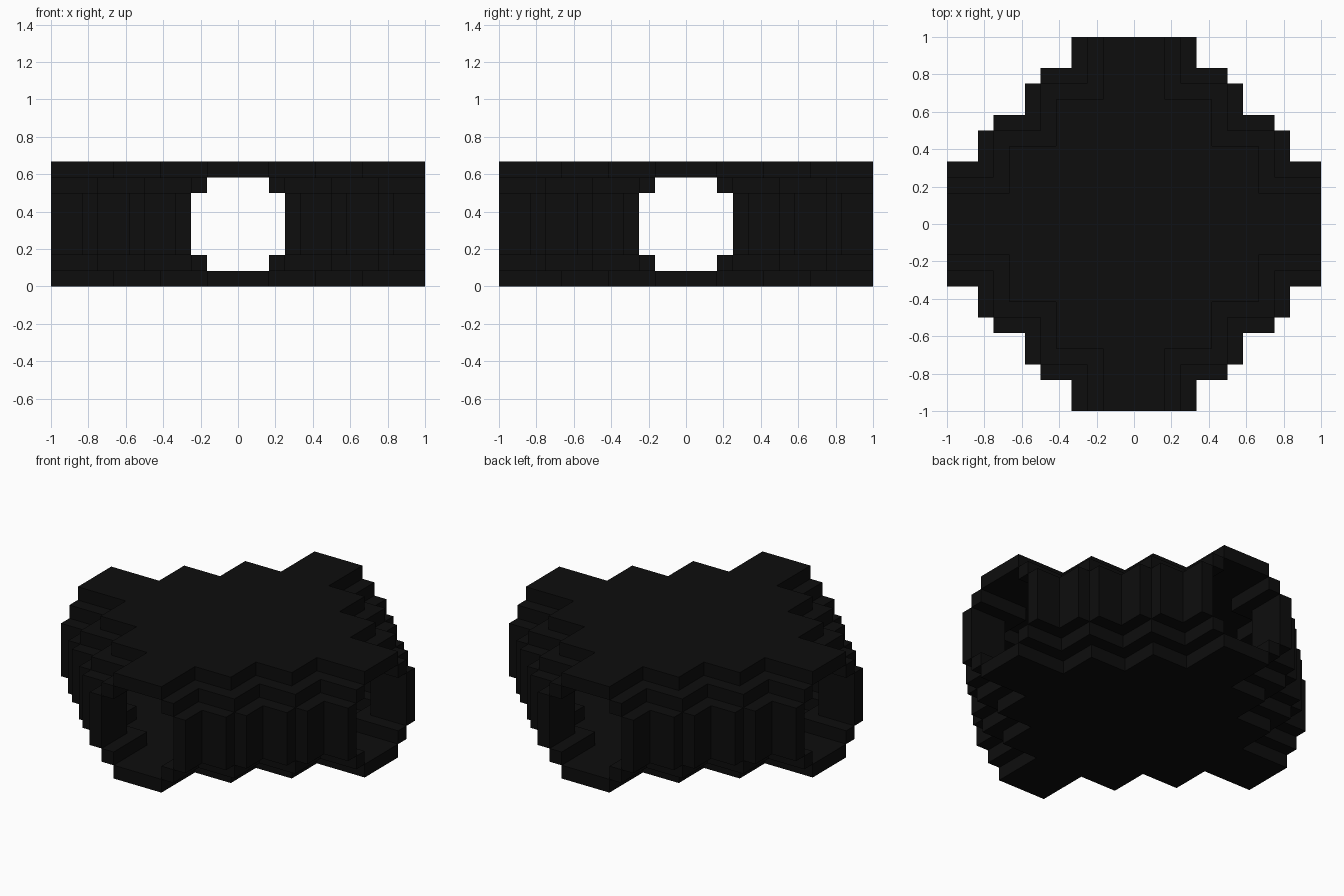
import bpy, bmesh

if "Cube" in bpy.data.objects:
    bpy.data.objects.remove(bpy.data.objects["Cube"])

U = 1 / 12      # block size
MID = 4         # height of the centre plane, in blocks
END = 12        # distance of each pipe mouth from the centre, in blocks

black = bpy.data.materials.new("matte black")
black.use_nodes = True
black.diffuse_color = (0.004, 0.004, 0.004, 1)
black.node_tree.nodes["Principled BSDF"].inputs["Base Color"].default_value = black.diffuse_color
black.node_tree.nodes["Principled BSDF"].inputs["Roughness"].default_value = 0.9


def stairs(grow):
    """Quarter outline from the back mouth to the side mouth, grown outward."""
    a, b, c = 2 + grow, 5 + grow, 8 + grow
    return [(a, END), (a, c), (b, c), (b, b), (c, b), (c, a), (END, a)]


def prism(bm, outline, low, high):
    base = [bm.verts.new((x * U, y * U, low * U)) for x, y in outline]
    top = [bm.verts.new((x * U, y * U, high * U)) for x, y in outline]
    bm.faces.new(base[::-1])
    bm.faces.new(top)
    for i in range(len(base)):
        j = (i + 1) % len(base)
        bm.faces.new((base[i], base[j], top[j], top[i]))


def finish(name, bm, mirror):
    bmesh.ops.recalc_face_normals(bm, faces=bm.faces)
    mesh = bpy.data.meshes.new(name)
    bm.to_mesh(mesh)
    bm.free()
    mesh.materials.append(black)
    obj = bpy.data.objects.new(name, mesh)
    obj.location.z = MID * U
    bpy.context.collection.objects.link(obj)
    mod = obj.modifiers.new("mirror", 'MIRROR')
    mod.use_axis = mirror
    mod.use_mirror_merge = False


# Flat floor and roof plates
quarter = stairs(0)
half = quarter + [(x, -y) for x, y in reversed(quarter)]
outline = half + [(-x, y) for x, y in reversed(half)]
bm = bmesh.new()
prism(bm, outline, -MID, 1 - MID)
finish("floor_and_roof", bm, (False, False, True))

# Stepped ledges joining the plates to the walls
bm = bmesh.new()
prism(bm, stairs(1) + stairs(0)[::-1], 1 - MID, 2 - MID)
finish("corner_ledges", bm, (True, True, True))

# Upright walls, one block thick, open at the outward corners
bm = bmesh.new()
path = stairs(1)
for (x0, y0), (x1, y1) in zip(path, path[1:]):
    if x0 == x1:
        rect = [(x0, y1 + 1), (x0 + 1, y1 + 1), (x0 + 1, y0), (x0, y0)]
    else:
        rect = [(x0, y0), (x1, y0), (x1, y0 + 1), (x0, y0 + 1)]
    prism(bm, rect, 2 - MID, MID - 2)
finish("corner_walls", bm, (True, True, False))
